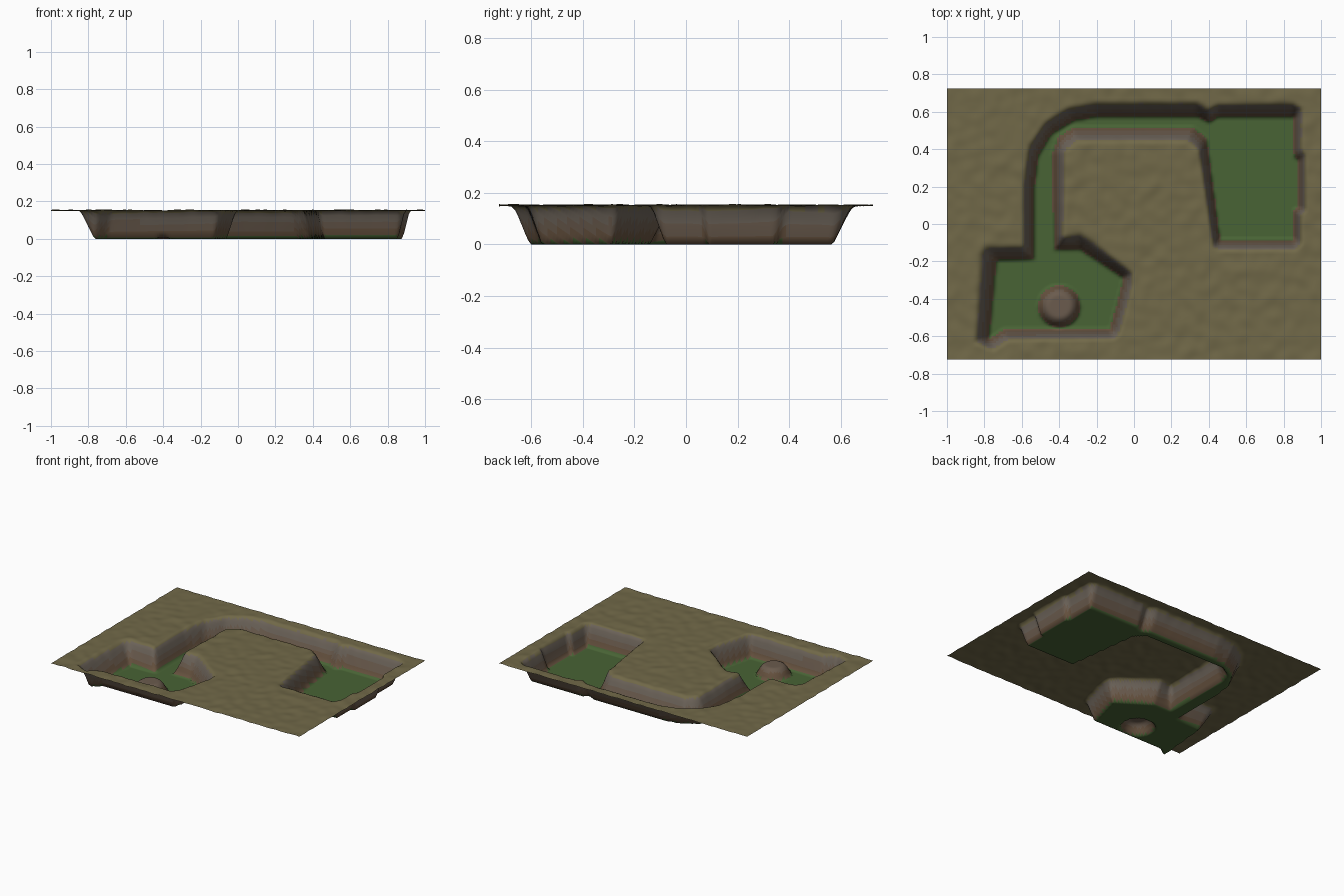
import bpy, bmesh
from mathutils import Vector, noise
from mathutils.geometry import intersect_point_line

if "Cube" in bpy.data.objects:
    bpy.data.objects.remove(bpy.data.objects["Cube"])

NX, NY = 160, 116
W, D, TOP = 2.0, 1.45, 0.15

# Outline of the gully floor
FLOOR = [(-.77, -.61), (-.70, -.56), (-.13, -.56), (-.06, -.29), (-.29, -.14),
         (-.43, -.14), (-.44, .38), (-.41, .47), (-.33, .52), (.32, .52), (.39, .46),
         (.46, -.08), (.855, -.08), (.855, .08), (.88, .09), (.88, .34), (.855, .36),
         (.855, .57), (.45, .57), (.40, .54), (.34, .57), (-.2, .57), (-.32, .55),
         (-.44, .48), (-.51, .36), (-.53, .2), (-.53, -.19), (-.73, -.20)]
# Outline of the gully rim
RIM = [(-.86, -.64), (-.75, -.685), (-.67, -.63), (-.10, -.62), (-.07, -.59), (0, -.33),
       (0, -.26), (-.21, -.09), (-.28, -.04), (-.37, -.06), (-.36, .38), (-.30, .43),
       (.28, .43), (.34, .39), (.42, -.13), (.45, -.145), (.87, -.145), (.90, -.11),
       (.90, .05), (.925, .07), (.92, .37), (.90, .40), (.905, .62), (.86, .655),
       (.45, .65), (.40, .625), (.34, .66), (-.2, .66), (-.36, .63), (-.48, .55),
       (-.57, .42), (-.60, .2), (-.60, -.11), (-.80, -.11), (-.83, -.16)]


def inside(p, poly):
    hit = False
    for (x1, y1), (x2, y2) in zip(poly, poly[1:] + poly[:1]):
        if (y1 > p.y) != (y2 > p.y) and p.x < x1 + (p.y - y1) * (x2 - x1) / (y2 - y1):
            hit = not hit
    return hit


def distance(p, poly):
    best = 9.0
    for a, b in zip(poly, poly[1:] + poly[:1]):
        a, b = Vector(a), Vector(b)
        t = max(0, min(1, intersect_point_line(p, a, b)[1]))
        best = min(best, (p - a.lerp(b, t)).length)
    return best


def height(p):
    if inside(p, FLOOR):
        # low mound in the front chamber
        r = (p - Vector((-.40, -.44))).length
        t = max(0, min(1, (.115 - r) / .06))
        return .075 * t * (2 - t)
    bump = .006 * noise.noise(Vector((p.x * 14, p.y * 14, 3)))
    if not inside(p, RIM):
        return TOP + .002 + bump
    d_floor, d_rim = distance(p, FLOOR), distance(p, RIM)
    t = d_floor / (d_floor + d_rim + 1e-6)
    profile = 1.2 * t if t < .7 else .84 + .16 * (1 - ((1 - t) / .3) ** 2)
    return (TOP + bump) * min(1, profile)


def material(name, rgb):
    m = bpy.data.materials.new(name)
    m.diffuse_color = (*rgb, 1)
    m.use_nodes = True
    m.node_tree.nodes["Principled BSDF"].inputs["Base Color"].default_value = m.diffuse_color
    return m


# One continuous sheet, lifted by the height function
bm = bmesh.new()
rows = []
for j in range(NY + 1):
    row = []
    for i in range(NX + 1):
        p = Vector((-W / 2 + W * i / NX, -D / 2 + D * j / NY))
        row.append(bm.verts.new((p.x, p.y, height(p))))
    rows.append(row)
for j in range(NY):
    for i in range(NX):
        f = bm.faces.new((rows[j][i], rows[j][i + 1], rows[j + 1][i + 1], rows[j + 1][i]))
        z = f.calc_center_median().z
        # colour bands: grass, red earth, brown, grey rock, dry ground
        f.material_index = sum(z > limit for limit in (.012, .05, .09, .138))
        f.smooth = True
bm.normal_update()

mesh = bpy.data.meshes.new("canyon_ground")
bm.to_mesh(mesh)
bm.free()
for name, rgb in (("grass", (.065, .125, .035)), ("red_earth", (.135, .085, .05)),
                  ("brown_earth", (.145, .105, .075)), ("grey_rock", (.15, .125, .10)),
                  ("dry_ground", (.165, .14, .065))):
    mesh.materials.append(material(name, rgb))
ground = bpy.data.objects.new("canyon_ground", mesh)
bpy.context.collection.objects.link(ground)
